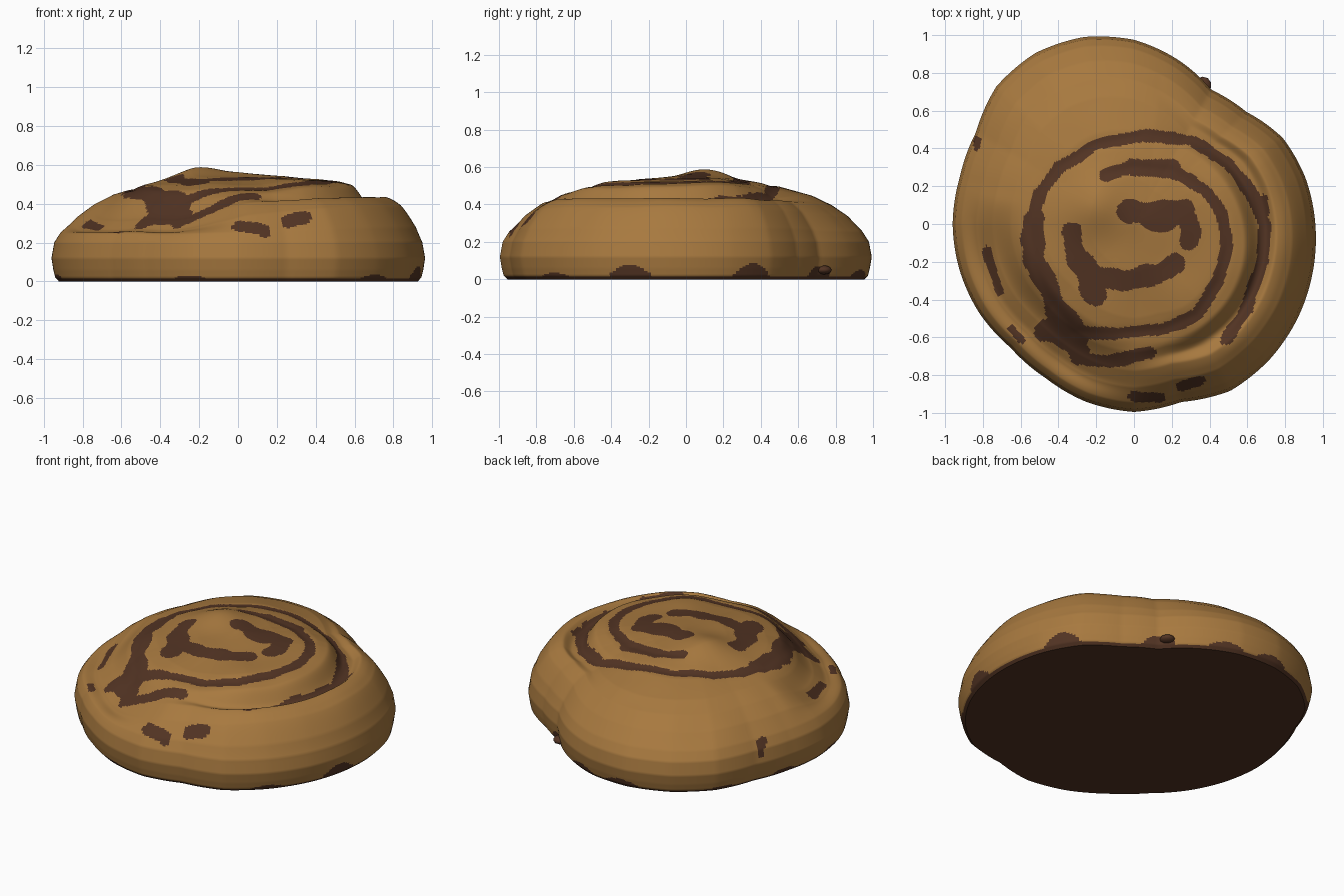
import bpy
import bmesh
import math
from mathutils import Vector, noise

cube = bpy.data.objects.get("Cube")
if cube:
    bpy.data.objects.remove(cube)


def material(name, rgb):
    mat = bpy.data.materials.new(name)
    mat.use_nodes = True
    mat.diffuse_color = (*rgb, 1)
    mat.node_tree.nodes["Principled BSDF"].inputs["Base Color"].default_value = (*rgb, 1)
    return mat


crust = material("golden_crust", (0.39, 0.192, 0.05))
cinnamon = material("cinnamon_brown", (0.085, 0.034, 0.017))

# Bun outline radius, one value for each equal step of angle
OUTLINE = [.96, .94, .91, .84, .82, .90, .975, 1.025, 1.045, 1.03, .967, .955,
           .96, .955, .945, .925, .94, .975, .995, .975, 1.02, 1.015, 1, .98]

# Side profile from the base rim to the crown: (fraction of radius, height)
PROFILE = [(.96, 0), (.98, .02), (.99, .06), (1, .12), (.985, .2), (.95, .255),
           (.87, .337), (.78, .4), (.68, .447), (.5, .495), (.25, .535), (.01, .555)]

# Cinnamon streaks as paths in hundredths: (half width, points)
SPIRAL = (3.2, [(-15, 26), (0, 30), (20, 28), (38, 18), (47, 5), (49, -12), (45, -30),
                (33, -48), (15, -56), (-10, -58), (-32, -57), (-46, -38), (-53, -20),
                (-55, 0), (-50, 16), (-40, 30), (-20, 42), (5, 47), (30, 44), (50, 32),
                (63, 15), (69, 0), (68, -20), (60, -44), (49, -61)])
STREAKS = [
    SPIRAL,
    (4.5, [(0, 30), (20, 30)]),
    (6, [(-30, -60), (-42, -42), (-53, -18), (-54, 2)]),
    (5, [(-47, -57), (-34, -62), (-28, -68)]),
    (3.5, [(-30, -71), (-14, -73), (8, -68)]),
    (6.5, [(-2, 7), (15, 5), (26, 7)]),
    (8, [(9, 4), (16, 4)]),
    (5, [(27, 7), (31, -4), (29, -9)]),
    (5, [(-33, -4), (-30, -17)]),
    (6.5, [(-29, -19), (-22, -28), (-21, -37)]),
    (5.5, [(-22, -27), (-5, -30), (12, -27), (22, -21)]),
    (2, [(-83, 41), (-83, 45)]),
    (2.5, [(-78, -14), (-75, -24), (-71, -36)]),
    (2, [(-65, -55), (-60, -61)]),
    (2.5, [(0, -91), (14, -92)]),
    (2.5, [(24, -86), (35, -83)]),
    (2, [(69, 14), (70, 6)]),
]

# Dark blotches climbing from the base: (angle in degrees, height)
BLOTCHES = [(-45, .035), (-18, .08), (23, .085), (60, .07), (85, .05), (103, .05),
            (137, .03), (162, .04), (188, .04), (255, .03)]


def path_distance(x, y, points):
    best = 9e9
    for (ax, ay), (bx, by) in zip(points, points[1:]):
        dx, dy = bx - ax, by - ay
        s = max(0, min(1, ((x - ax) * dx + (y - ay) * dy) / (dx * dx + dy * dy)))
        best = min(best, math.hypot(x - ax - s * dx, y - ay - s * dy))
    return best


def smooth(low, high, value):
    s = max(0, min(1, (value - low) / (high - low)))
    return s * s * (3 - 2 * s)


def outline(angle):
    s = angle / math.tau * len(OUTLINE)
    i = int(s)
    a, b = OUTLINE[i % len(OUTLINE)], OUTLINE[(i + 1) % len(OUTLINE)]
    return a + (b - a) * (s - i)


def crown_relief(x, y, t):
    """Coil ledge and lip, sagging front corner, raised peak and shallow grooves."""
    dx, dy = x - .05, y + .1
    d = math.hypot(dx, dy)
    side = max(0, min(1, 1.3 * math.cos(math.atan2(dy, dx) + .1)))
    step = smooth(.53, .62, d)
    z = side * (.03 * smooth(.1, .5, d) * (1 - step) - .04 * step * smooth(.79, .72, t))
    z += side * .05 * smooth(.68, .84, t)
    corner = max(0, math.cos(math.atan2(y, x) - math.radians(222)))
    z -= .085 * smooth(.6, .95, corner) * smooth(.58, .78, t) * smooth(1, .84, t)
    z += .05 * math.exp(-((x + .2) ** 2 + (y - .1) ** 2) / .025)
    groove = path_distance(x * 100, y * 100, SPIRAL[1])
    z -= .006 * math.exp(-(groove / 3) ** 2)
    return z + .008 * noise.noise(Vector((x * 4, y * 4, 0)))


def is_cinnamon(p):
    if p.z < .15:
        angle = math.degrees(math.atan2(p.y, p.x))
        climb = max(h * (1 - (abs((angle - a + 180) % 360 - 180) / 8) ** 2)
                    for a, h in BLOTCHES)
        return p.z < max(.014, climb)
    wobble = 1 + .4 * noise.noise(Vector((p.x * 9, p.y * 9, 7)))
    return any(path_distance(p.x * 100, p.y * 100, pts) < width * wobble
               for width, pts in STREAKS)


# Finely sampled side profile
samples = [PROFILE[0]]
for (t0, z0), (t1, z1) in zip(PROFILE, PROFILE[1:]):
    n = math.ceil(math.hypot(t1 - t0, z1 - z0) / .009)
    samples += [(t0 + (t1 - t0) * k / n, z0 + (z1 - z0) * k / n) for k in range(1, n + 1)]

# Bun body
SEGMENTS = 320
bm = bmesh.new()
rings = []
for t, z in samples:
    ring = []
    for k in range(SEGMENTS):
        angle = math.tau * k / SEGMENTS
        r = outline(angle) * t
        x, y = r * math.cos(angle), r * math.sin(angle)
        lift = crown_relief(x, y, t) * smooth(.18, .34, z) if z > .18 else 0
        ring.append(bm.verts.new((x, y, z + lift)))
    rings.append(ring)
for low, high in zip(rings, rings[1:]):
    for k in range(SEGMENTS):
        j = (k + 1) % SEGMENTS
        bm.faces.new((low[k], low[j], high[j], high[k]))
bm.faces.new(rings[-1])
bm.faces.new(rings[0][::-1])
for face in bm.faces:
    face.material_index = int(is_cinnamon(face.calc_center_median()))

mesh = bpy.data.meshes.new("bun_body")
bm.to_mesh(mesh)
bm.free()
bun = bpy.data.objects.new("bun_body", mesh)
bpy.context.collection.objects.link(bun)
mesh.materials.append(crust)
mesh.materials.append(cinnamon)

# Small flap of dough where the outer coil ends
bpy.ops.mesh.primitive_ico_sphere_add(subdivisions=2, radius=.05, location=(.365, .735, .05))
flap = bpy.context.object
flap.name = "coil_end_flap"
flap.scale = (.9, .9, .5)
flap.data.materials.append(cinnamon)

for obj in (bun, flap):
    bpy.ops.object.select_all(action="DESELECT")
    obj.select_set(True)
    bpy.context.view_layer.objects.active = obj
    bpy.ops.object.shade_smooth_by_angle(angle=math.radians(40))
